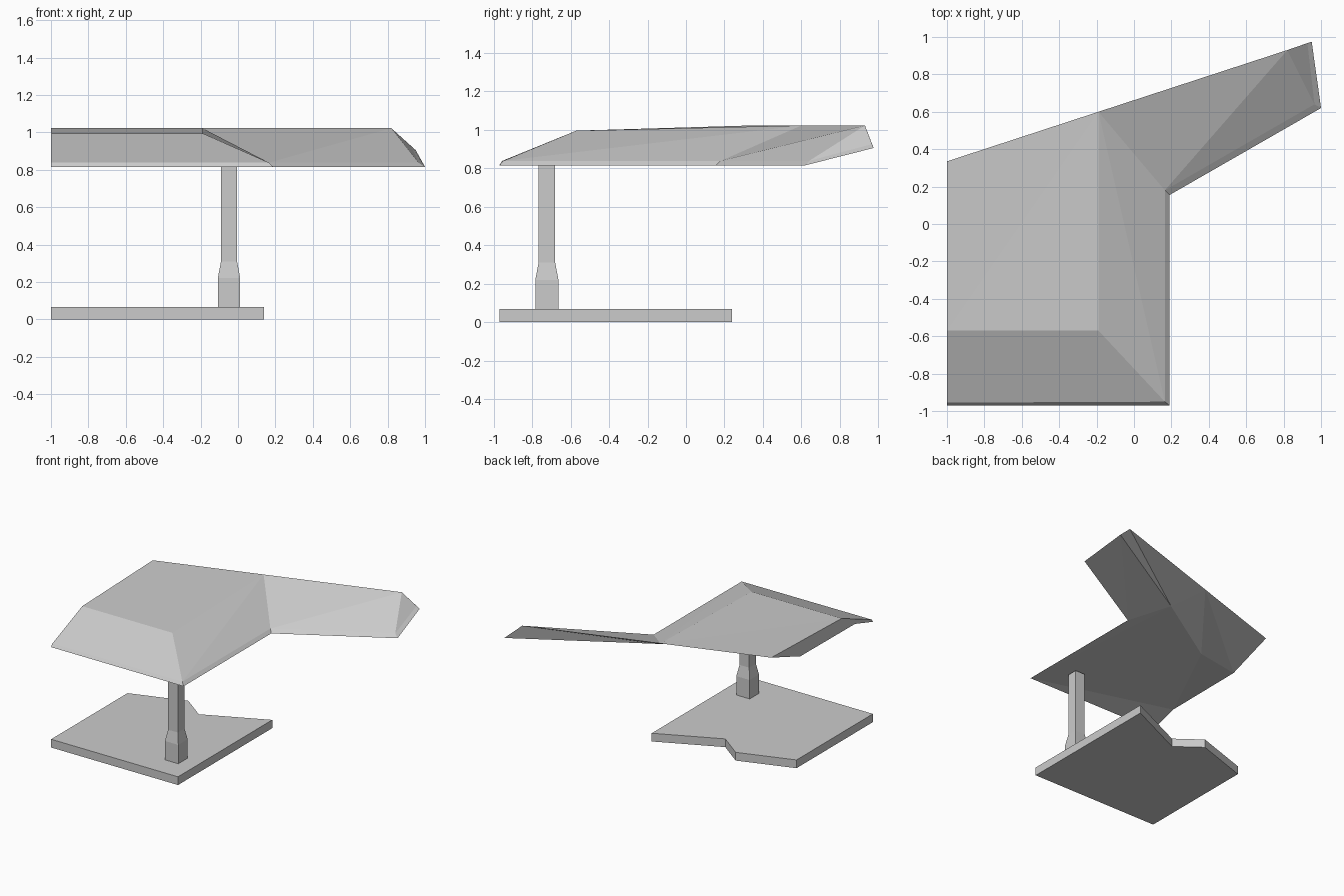
import bpy
import bmesh

if "Cube" in bpy.data.objects:
    bpy.data.objects.remove(bpy.data.objects["Cube"], do_unlink=True)

GREY = (0.6, 0.6, 0.6, 1.0)
grey = bpy.data.materials.new("plain grey")
grey.use_nodes = True
grey.diffuse_color = GREY
grey.node_tree.nodes["Principled BSDF"].inputs["Base Color"].default_value = GREY


def finish(name, bm):
    """Turn a bmesh into a flat-shaded grey object."""
    bmesh.ops.recalc_face_normals(bm, faces=bm.faces)
    mesh = bpy.data.meshes.new(name)
    bm.to_mesh(mesh)
    bm.free()
    mesh.materials.append(grey)
    obj = bpy.data.objects.new(name, mesh)
    bpy.context.collection.objects.link(obj)
    return obj


def loft(name, rings):
    """Join matching rings of points, capping both ends."""
    bm = bmesh.new()
    loops = [[bm.verts.new(p) for p in ring] for ring in rings]
    n = len(loops[0])
    for low, high in zip(loops, loops[1:]):
        for i in range(n):
            j = (i + 1) % n
            bm.faces.new((low[i], low[j], high[j], high[i]))
    bm.faces.new(loops[0])
    bm.faces.new(loops[-1])
    return finish(name, bm)


# Floor slab with a notched back edge
outline = [(-1, -0.97), (0.14, -0.97), (0.14, 0.24),
           (-0.36, 0.01), (-0.557, 0.158), (-1, 0.01)]
loft("floor_slab", [[(x, y, z) for x, y in outline] for z in (0, 0.067)])


# Square column with a thicker foot
def square(half, z):
    cx, cy = -0.048, -0.723
    return [(cx + sx * half, cy + sy * half, z)
            for sx, sy in ((-1, -1), (1, -1), (1, 1), (-1, 1))]


loft("column", [square(0.06, 0.067), square(0.06, 0.22),
                square(0.043, 0.31), square(0.043, 0.825)])

# Roof corners: capitals are the lower eave and soffit, small letters the top
corners = {
    # lower eave
    "A": (-1, -0.97, 0.815), "B": (0.19, -0.97, 0.815), "C": (0.19, 0.155, 0.815),
    "D": (1, 0.62, 0.815), "E": (0.95, 0.975, 0.905),
    # upper eave
    "a": (-1, -0.955, 0.838), "b": (0.165, -0.95, 0.838), "c": (0.165, 0.18, 0.838),
    "d": (0.965, 0.64, 0.838), "e": (0.927, 0.967, 0.925),
    # ridge and back edge
    "j": (-1, -0.57, 0.995), "k": (-0.19, -0.57, 0.995), "h": (-0.19, 0.6, 1.022),
    "i": (0.82, 0.93, 1.022), "g": (-1, 0.335, 1.022),
    # soffit
    "S": (-1, -0.74, 0.885), "Q": (-1, -0.04, 0.89),
    "R": (-0.645, 0.01, 0.9), "P": (-0.016, 0.41, 0.9),
}
slopes = "abkj bhk bch chi cdi dei jkh jhg"
fascia = "ABba BCcb CDdc DEed"
underside = "ABS SBR SRQ BCP BPR CDE CEP"
back_soffit = "QRh Qhg RPh Pih PEi Eei"
side_wall = "AajgQS"

bm = bmesh.new()
verts = {key: bm.verts.new(p) for key, p in corners.items()}
for part in (slopes, fascia, underside, back_soffit, side_wall):
    for face in part.split():
        bm.faces.new([verts[key] for key in face])
finish("roof", bm)
